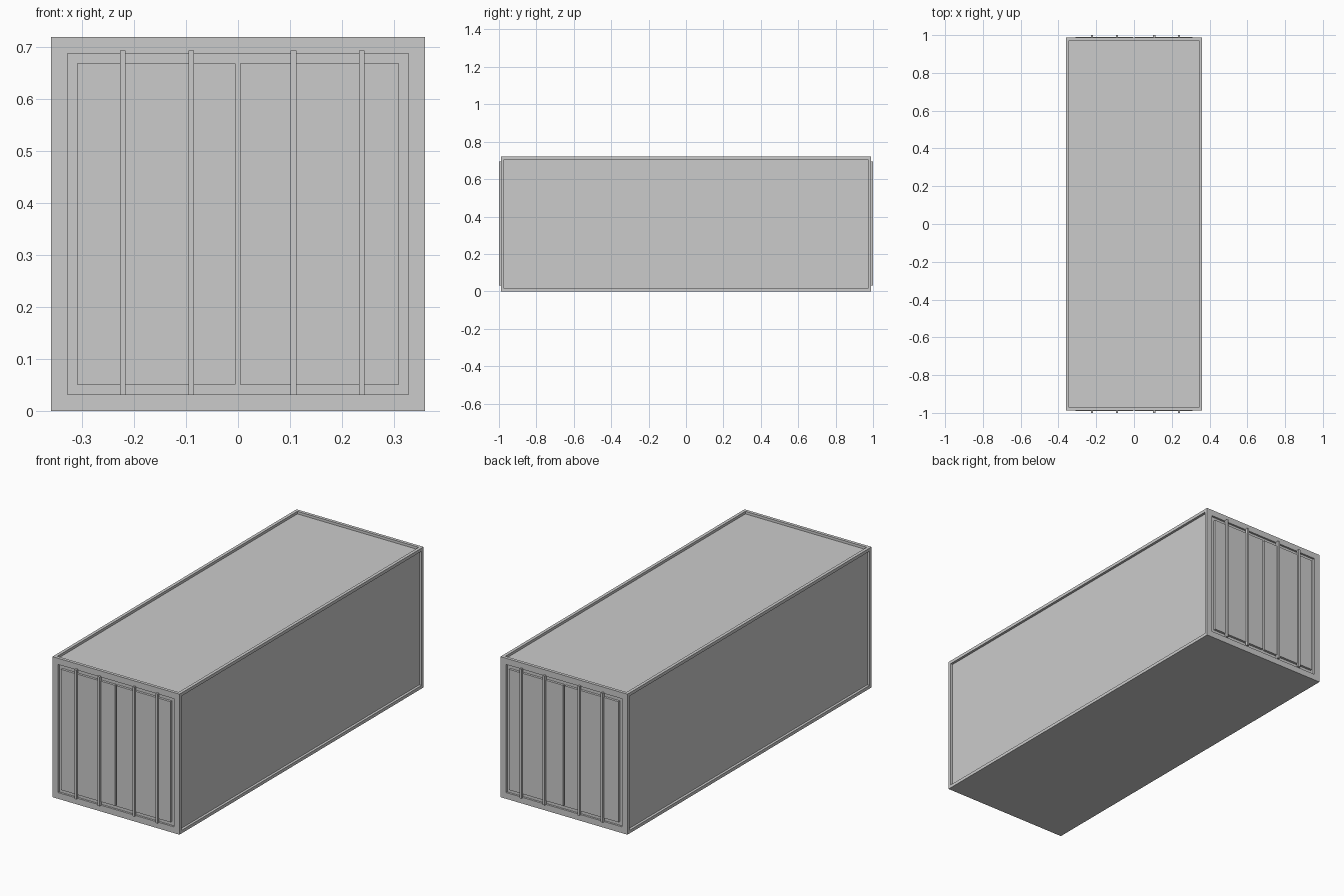
import bpy, bmesh
from mathutils import Vector

if "Cube" in bpy.data.objects:
    bpy.data.objects.remove(bpy.data.objects["Cube"])

W, L, H = 0.36, 0.988, 0.72   # half width, half length, height
DEPTH = 0.013                 # panel recess
GROOVE = 0.010                # depth of the door openings


def box(name, lo, hi):
    bm = bmesh.new()
    bmesh.ops.create_cube(bm, size=1)
    lo, hi = Vector(lo), Vector(hi)
    for v in bm.verts:
        v.co = Vector([(lo[i] + hi[i]) / 2 + v.co[i] * (hi[i] - lo[i]) for i in range(3)])
    mesh = bpy.data.meshes.new(name)
    bm.to_mesh(mesh)
    bm.free()
    obj = bpy.data.objects.new(name, mesh)
    bpy.context.collection.objects.link(obj)
    return obj


# Container body: recessed side and roof panels, recessed door openings
body = box("container_body", (-W, -L, 0), (W, L, H))
bm = bmesh.new()
bm.from_mesh(body.data)
bm.normal_update()
for face in list(bm.faces):
    n = face.normal.copy()
    if n.z < -0.5:
        continue
    rim, depth = (0.045, GROOVE) if abs(n.y) > 0.5 else (0.023, DEPTH)
    # rim first, then a straight-walled step inwards
    bmesh.ops.inset_individual(bm, faces=[face], thickness=rim)
    bmesh.ops.inset_individual(bm, faces=[face], thickness=0)
    for v in face.verts:
        v.co -= n * depth
bm.to_mesh(body.data)
bm.free()

for end, s in (("front", -1), ("back", 1)):
    # Door leaves sit in the opening with a thin gap all round
    for side, x0, x1 in (("left", -0.310, -0.005), ("right", 0.004, 0.310)):
        y = sorted((s * (L - GROOVE - 0.004), s * (L + 0.002)))
        box(f"{end}_{side}_door", (x0, y[0], 0.051), (x1, y[1], 0.669))
    # Locking bars
    for i, x in enumerate((-0.222, -0.090, 0.107, 0.238)):
        y = sorted((s * (L - 0.002), s * 1.0))
        box(f"{end}_locking_bar_{i + 1}", (x - 0.0055, y[0], 0.031), (x + 0.0055, y[1], 0.694))
